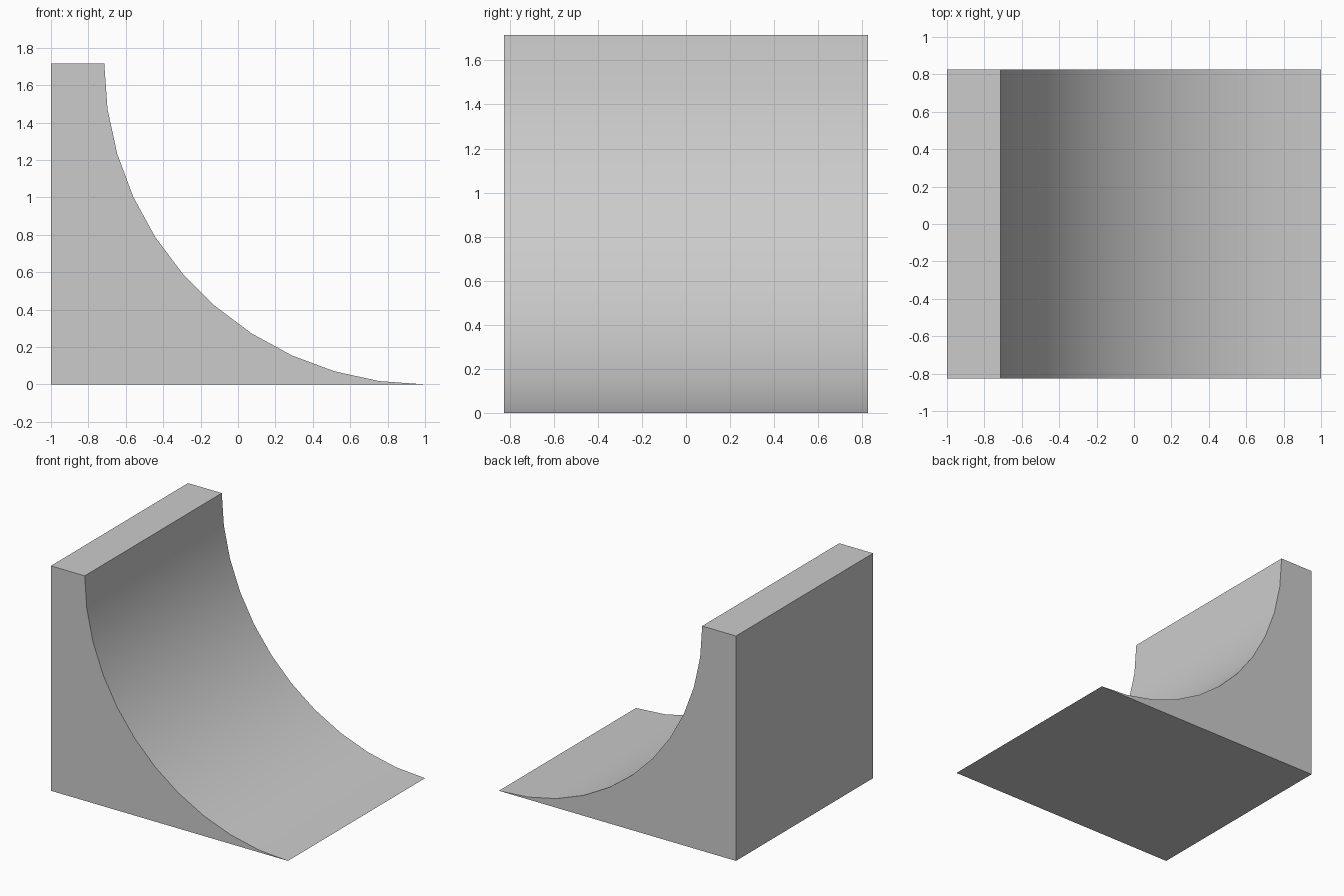
import bpy
import bmesh
from math import cos, sin, pi, radians

cube = bpy.data.objects.get("Cube")
if cube:
    bpy.data.objects.remove(cube, do_unlink=True)

HALF_LENGTH = 1.0
HALF_WIDTH = 0.826
RADIUS = 1.715
SEGMENTS = 11

# Plain grey for the whole ramp
grey = bpy.data.materials.new("plain_grey")
grey.use_nodes = True
color = (0.6, 0.6, 0.6, 1.0)
grey.diffuse_color = color
grey.node_tree.nodes["Principled BSDF"].inputs["Base Color"].default_value = color

# Side profile: square back corner, flat ledge, concave quarter arc to the tip
profile = [(-HALF_LENGTH, 0.0), (-HALF_LENGTH, RADIUS)]
for i in range(SEGMENTS + 1):
    a = i / SEGMENTS * pi / 2
    profile.append((HALF_LENGTH - RADIUS * cos(a), RADIUS * (1 - sin(a))))

# Extrude the profile across the width
bm = bmesh.new()
side = bm.faces.new([bm.verts.new((x, -HALF_WIDTH, z)) for x, z in profile])
extruded = bmesh.ops.extrude_face_region(bm, geom=[side], use_keep_orig=True)
moved = [v for v in extruded["geom"] if isinstance(v, bmesh.types.BMVert)]
bmesh.ops.translate(bm, verts=moved, vec=(0, 2 * HALF_WIDTH, 0))
bmesh.ops.recalc_face_normals(bm, faces=bm.faces)

mesh = bpy.data.meshes.new("quarter_pipe_ramp")
bm.to_mesh(mesh)
bm.free()
mesh.materials.append(grey)

ramp = bpy.data.objects.new("quarter_pipe_ramp", mesh)
bpy.context.collection.objects.link(ramp)

# Smooth riding surface, sharp outer edges
bpy.ops.object.select_all(action='DESELECT')
ramp.select_set(True)
bpy.context.view_layer.objects.active = ramp
bpy.ops.object.shade_smooth_by_angle(angle=radians(30))
